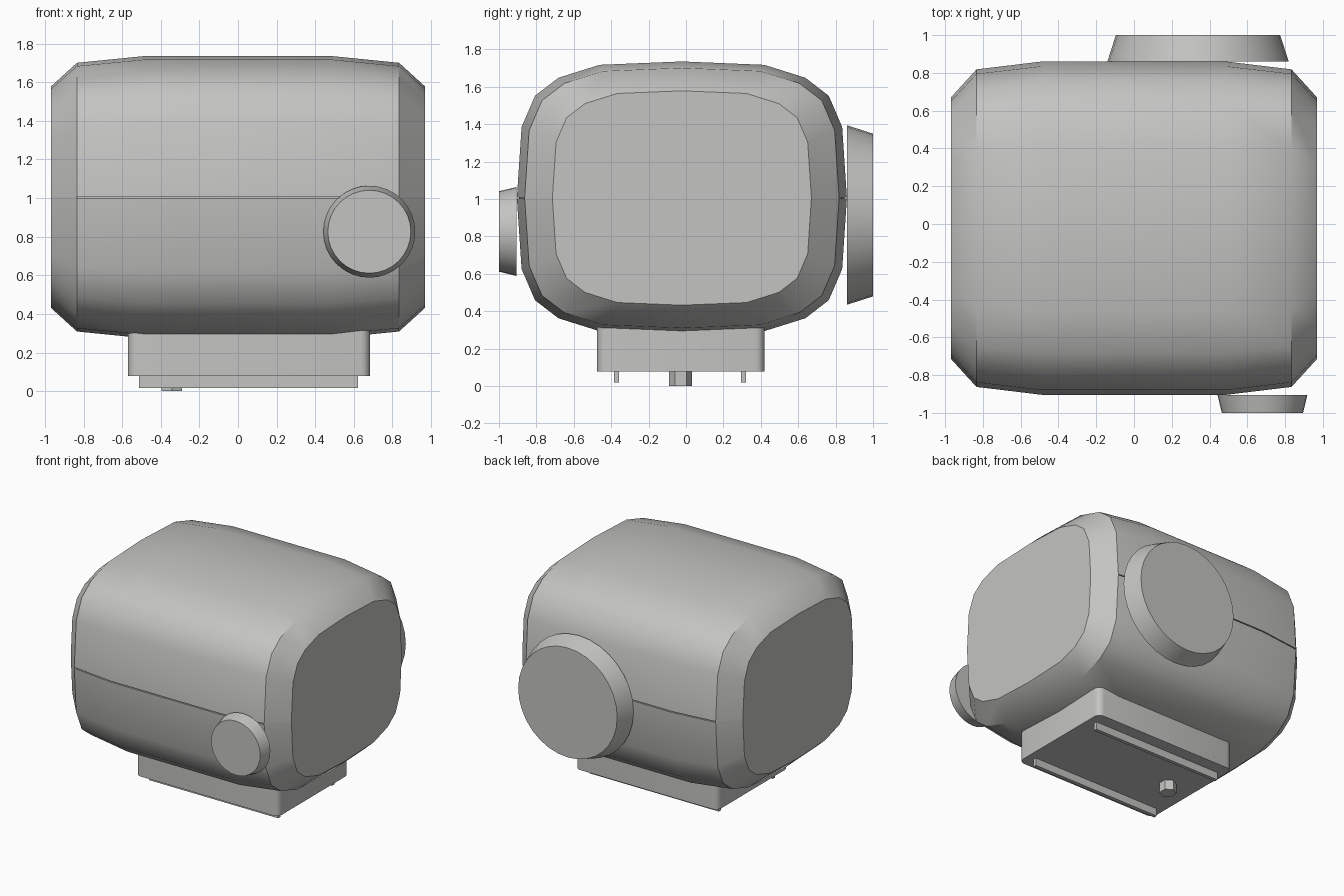
import bpy, bmesh, math
from mathutils import Matrix, Vector

if "Cube" in bpy.data.objects:
    bpy.data.objects.remove(bpy.data.objects["Cube"])

grey = bpy.data.materials.new("plain grey")
grey.diffuse_color = (0.55, 0.55, 0.54, 1)
grey.use_nodes = True
grey.node_tree.nodes["Principled BSDF"].inputs["Base Color"].default_value = grey.diffuse_color


def finish(name, bm, angle=None):
    bmesh.ops.recalc_face_normals(bm, faces=bm.faces)
    mesh = bpy.data.meshes.new(name)
    bm.to_mesh(mesh)
    bm.free()
    mesh.materials.append(grey)
    ob = bpy.data.objects.new(name, mesh)
    bpy.context.collection.objects.link(ob)
    if angle:
        bpy.ops.object.select_all(action='DESELECT')
        ob.select_set(True)
        bpy.context.view_layer.objects.active = ob
        bpy.ops.object.shade_smooth_by_angle(angle=math.radians(angle))
    return ob


def box(name, lo, hi, corner=0):
    bm = bmesh.new()
    lo, hi = Vector(lo), Vector(hi)
    size = hi - lo
    bmesh.ops.create_cube(bm, size=1, matrix=Matrix.Translation((lo + hi) / 2) @ Matrix.Diagonal((*size, 1)))
    if corner:
        upright = [e for e in bm.edges if abs(e.verts[0].co.z - e.verts[1].co.z) > 0.01]
        bmesh.ops.bevel(bm, geom=upright, offset=corner, segments=4, profile=0.5, affect='EDGES')
    return finish(name, bm, 35 if corner else None)


def cone(name, centre, r1, r2, depth, sides, rot):
    bm = bmesh.new()
    bmesh.ops.create_cone(bm, cap_ends=True, segments=sides, radius1=r1, radius2=r2, depth=depth,
                          matrix=Matrix.Translation(centre) @ rot)
    return finish(name, bm, 35)


# Body: rounded section lofted along x, with a thin seam groove front and back
CY, CZ = -0.022, 1.005
quarter = [(0.857, 0.38), (0.785, 0.547), (0.66, 0.643), (0.44, 0.712)]


def section(depth):
    half = [(0.882 - depth, 0.004), (0.882, 0.004)] + quarter
    up = half + [(0, 0.73)] + [(-y, z) for y, z in reversed(half)]
    return up + [(-y, -z) for y, z in up]


# x position, section scale, groove depth
rings = [(-0.969, 0.785, 0), (-0.834, 0.953, 0), (-0.834, 0.953, 0.012), (-0.49, 1, 0.012),
         (0.49, 1, 0.012), (0.834, 0.953, 0.012), (0.834, 0.953, 0), (0.969, 0.785, 0)]
bm = bmesh.new()
loops = [[bm.verts.new((x, CY + y * s, CZ + z * s)) for y, z in section(d)] for x, s, d in rings]
for a, b in zip(loops, loops[1:]):
    for i in range(len(a)):
        j = (i + 1) % len(a)
        bm.faces.new((a[i], a[j], b[j], b[i]))
bm.faces.new(loops[0])
bm.faces.new(loops[-1])
bmesh.ops.remove_doubles(bm, verts=bm.verts, dist=0.0005)
finish("body", bm, 37)

# Round dials on the front and back
front = Matrix.Rotation(math.radians(90), 4, 'X')
back = Matrix.Rotation(math.radians(-90), 4, 'X')
cone("front_knob", (0.68, -0.9525, 0.826), 0.238, 0.215, 0.095, 32, front)
cone("back_disc", (0.339, 0.93, 0.914), 0.48, 0.435, 0.14, 32, back)

# Foot block, rails and locating stud
box("foot_block", (-0.57, -0.475, 0.078), (0.684, 0.42, 0.33), 0.05)
for side, y in (("front", -0.371), ("back", 0.308)):
    box(side + "_rail", (-0.513, y - 0.014, 0.018), (0.622, y + 0.014, 0.09))
cone("locating_stud", (-0.343, -0.029, 0.045), 0.062, 0.062, 0.09, 6, Matrix.Identity(4))
